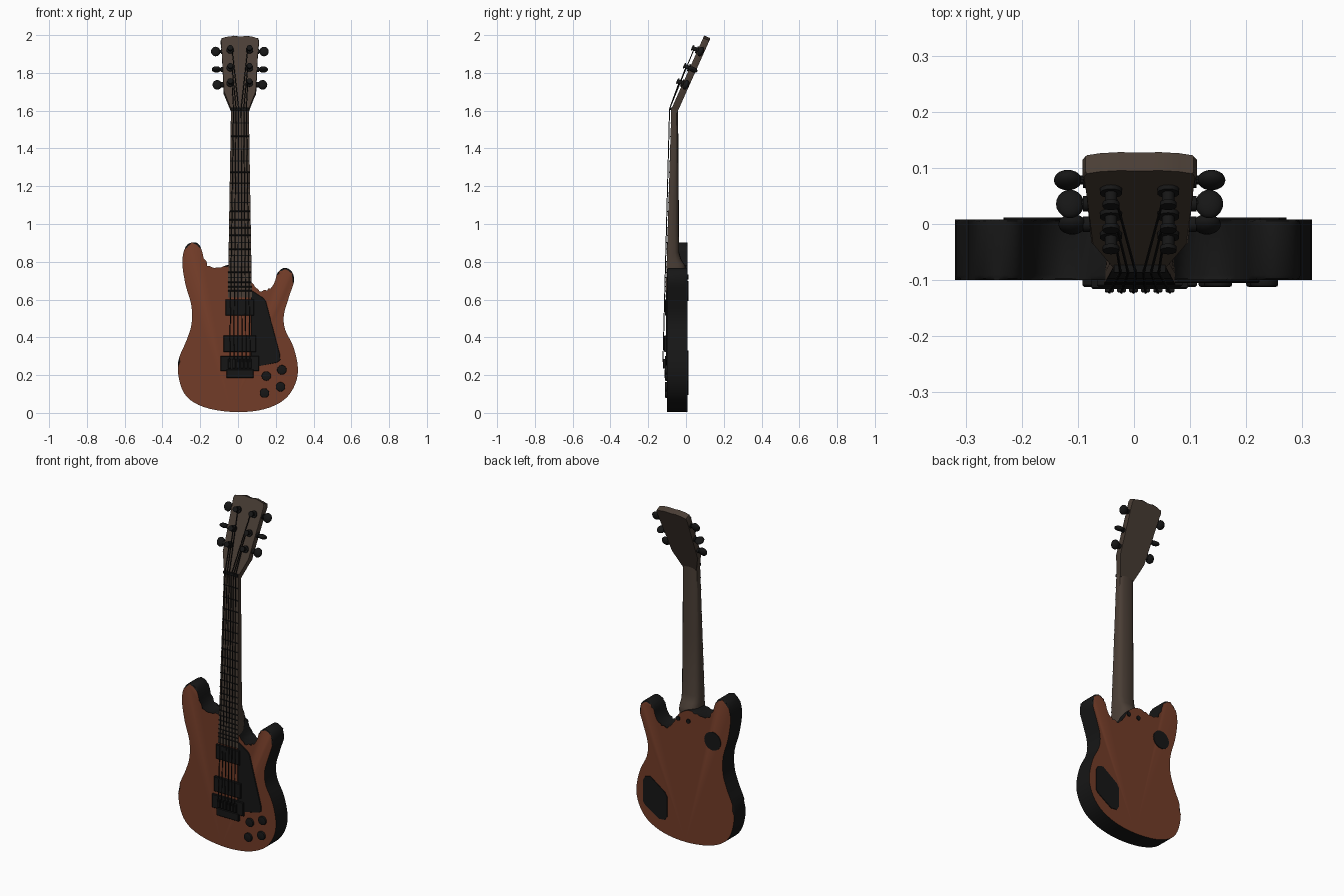
import bpy, bmesh, math
from mathutils import Matrix, Vector

if "Cube" in bpy.data.objects:
    bpy.data.objects.remove(bpy.data.objects["Cube"])

CX = 0.01                      # centre line of the neck


def material(name, rgb):
    m = bpy.data.materials.new(name)
    m.diffuse_color = (*rgb, 1)
    m.use_nodes = True
    m.node_tree.nodes["Principled BSDF"].inputs["Base Color"].default_value = m.diffuse_color
    return m


BROWN = material("red_brown", (0.17, 0.045, 0.021))
WOOD = material("dark_wood", (0.068, 0.048, 0.036))
BLACK = material("black", (0.008, 0.008, 0.008))


def frame(y=0.0, z=0.0, tilt=0.0):
    """Local x = right, local y = up the face, local z = out of the front."""
    s, c = math.sin(tilt), math.cos(tilt)
    return Matrix(((1, 0, 0, CX if tilt else 0), (0, s, -c, y), (0, c, s, z), (0, 0, 0, 1)))


FRONT = frame()
TILT = math.radians(24.1)
HEAD = frame(-0.077, 1.61, TILT)


def finish(bm, name, mats, angle=35):
    bmesh.ops.recalc_face_normals(bm, faces=bm.faces)
    me = bpy.data.meshes.new(name)
    bm.to_mesh(me)
    bm.free()
    for m in mats:
        me.materials.append(m)
    ob = bpy.data.objects.new(name, me)
    bpy.context.collection.objects.link(ob)
    bpy.ops.object.select_all(action='DESELECT')
    ob.select_set(True)
    bpy.context.view_layer.objects.active = ob
    bpy.ops.object.shade_smooth_by_angle(angle=math.radians(angle))
    return ob


def prism(name, pts, d0, d1, mats, mat=FRONT, bevel=0.0, segs=1, rule=None):
    """Extrude a 2D outline from depth d0 to d1 and round its rims."""
    bm = bmesh.new()
    low = [bm.verts.new((x, y, d0)) for x, y in pts]
    top = [bm.verts.new((x, y, d1)) for x, y in pts]
    caps = [bm.faces.new(low[::-1]), bm.faces.new(top)]
    n = len(pts)
    for i in range(n):
        j = (i + 1) % n
        bm.faces.new((low[i], low[j], top[j], top[i]))
    if bevel:
        rims = list({e for f in caps for e in f.edges})
        bmesh.ops.bevel(bm, geom=rims, offset=bevel, segments=segs, profile=0.5,
                        affect='EDGES', clamp_overlap=False)
    bm.transform(mat)
    bm.normal_update()
    if rule:
        for f in bm.faces:
            f.material_index = rule(f)
    return finish(bm, name, mats)


def rect(x0, x1, y0, y1):
    return [(x0, y0), (x1, y0), (x1, y1), (x0, y1)]


def circle(x, y, r, n=20):
    return [(x + r * math.cos(2 * math.pi * i / n), y + r * math.sin(2 * math.pi * i / n))
            for i in range(n)]


def add_rod(bm, p, q, r, n=8):
    p, q = Vector(p), Vector(q)
    rot = (q - p).to_track_quat('Z', 'Y').to_matrix().to_4x4()
    bmesh.ops.create_cone(bm, cap_ends=True, segments=n, radius1=r, radius2=r,
                          depth=(q - p).length, matrix=Matrix.Translation((p + q) / 2) @ rot)


def smooth_loop(pts, steps=4):
    """Closed Catmull-Rom curve through the points."""
    out, n = [], len(pts)
    for i in range(n):
        a, b, c, d = (Vector(pts[(i + k) % n]) for k in (-1, 0, 1, 2))
        for k in range(steps):
            t = k / steps
            v = 0.5 * (2 * b + (c - a) * t + (2 * a - 5 * b + 4 * c - d) * t * t
                       + (3 * b - a - 3 * c + d) * t ** 3)
            out.append((v.x, v.y))
    return out


# Body: brown faces, black edge
outline = [(0, 0.004), (0.14, 0.02), (0.245, 0.07), (0.302, 0.15), (0.317, 0.24), (0.293, 0.35),
           (0.25, 0.44), (0.243, 0.52), (0.272, 0.62), (0.297, 0.70), (0.283, 0.75), (0.246, 0.768),
           (0.21, 0.742), (0.193, 0.69), (0.165, 0.652), (0.125, 0.641), (0.082, 0.662),
           (0.055, 0.73), (0.0, 0.775), (-0.06, 0.782), (-0.125, 0.758), (-0.172, 0.79),
           (-0.189, 0.85), (-0.207, 0.892), (-0.24, 0.903), (-0.277, 0.88), (-0.295, 0.80),
           (-0.278, 0.68), (-0.247, 0.57), (-0.246, 0.47), (-0.272, 0.385), (-0.317, 0.27),
           (-0.305, 0.15), (-0.255, 0.07), (-0.15, 0.022)]
prism("body", smooth_loop(outline), -0.008, 0.1, [BROWN, BLACK], bevel=0.009, segs=2,
      rule=lambda f: 0 if abs(f.normal.y) > 0.99 else 1)


# Neck: lofted D-shaped sections (z, half width, front y, back y)
def neck_front(z):
    return -0.108 + (z - 0.6) * 0.03


def half_width(z):
    return 0.064 - (z - 0.6) * 0.0165


bm = bmesh.new()
rings = []
for z, back in ((0.61, -0.04), (0.76, 0.0), (0.785, -0.006), (0.81, -0.024), (0.85, -0.036),
                (1.2, -0.039), (1.612, -0.042)):
    w, f = half_width(z), neck_front(z)
    side = f + 0.018
    ring = [(-w, f), (w, f)]
    for i in range(9):
        a = math.pi * i / 8
        ring.append((w * math.copysign(abs(math.cos(a)) ** 0.7, math.cos(a)),
                     side + (back - side) * math.sin(a) ** 0.7 if 0 < i < 8 else side))
    rings.append([bm.verts.new((CX + x, y, z)) for x, y in ring])
for a, b in zip(rings, rings[1:]):
    for i in range(len(a)):
        j = (i + 1) % len(a)
        bm.faces.new((a[i], a[j], b[j], b[i]))
bm.faces.new(rings[0])
bm.faces.new(rings[-1])
finish(bm, "neck", [WOOD])

# Headstock
half = [(0.046, -0.01), (0.048, 0.01), (0.086, 0.1), (0.096, 0.34), (0.102, 0.395),
        (0.096, 0.411), (0.07, 0.414), (0.035, 0.425)]
prism("headstock", half + [(0, 0.416)] + [(-x, s) for x, s in half[::-1]],
      -0.036, 0.0, [WOOD], HEAD, bevel=0.003)

# Nut and frets
prism("nut", rect(CX - 0.046, CX + 0.046, 1.603, 1.618), 0.06, 0.086, [BLACK])
bm = bmesh.new()
for k in range(1, 23):
    z = 1.61 - 1.34 * (1 - 2 ** (-k / 12))
    w = half_width(z)
    y = neck_front(z)
    add_rod(bm, (CX - w, y, z), (CX + w, y, z), 0.0035, 6)
finish(bm, "frets", [BLACK])

# Tuners: rows of (position along headstock, button centre, button turned flat)
rows = [(0.147, 0.120, False), (0.236, 0.124, True), (0.34, 0.128, False)]
for r, (s, bx, flat) in enumerate(rows):
    for side, label in ((-1, "left"), (1, "right")):
        bm = bmesh.new()
        px = side * 0.051
        add_rod(bm, (px, s, -0.005), (px, s, 0.008), 0.02, 14)
        add_rod(bm, (px, s, 0), (px, s, 0.034), 0.011, 12)
        add_rod(bm, (px, s, 0.026), (px, s, 0.034), 0.015, 12)
        add_rod(bm, (px, s, -0.018), (side * bx, s, -0.018), 0.008, 10)
        add_rod(bm, (side * 0.085, s, -0.018), (side * 0.101, s, -0.018), 0.014, 12)
        size = (0.025, 0.014, 0.027) if flat else (0.025, 0.027, 0.016)
        bmesh.ops.create_uvsphere(bm, u_segments=16, v_segments=10, radius=1,
                                  matrix=Matrix.Translation((side * bx, s, -0.018))
                                  @ Matrix.Diagonal((*size, 1)))
        bm.transform(HEAD)
        finish(bm, f"tuner_{label}_{r + 1}", [BLACK])

# Strings: bridge to nut to tuner post
bm = bmesh.new()
for i in range(6):
    t = i / 2.5 - 1
    side = -1 if i < 3 else 1
    s = rows[i if i < 3 else 5 - i][0]
    bridge = Vector((CX + 0.054 * t, -0.122, 0.27))
    nut = Vector((CX + 0.034 * t, -0.087, 1.61))
    post = HEAD @ Vector((side * 0.042, s, 0.02))
    for p, q in ((bridge, nut), (nut, post)):
        add_rod(bm, p, q, 0.0026, 6)
finish(bm, "strings", [BLACK])

# Pickguard, pickups and bridge
prism("pickguard", [(0.07, 0.24), (0.125, 0.25), (0.208, 0.267), (0.224, 0.28), (0.222, 0.31),
                    (0.148, 0.59), (0.135, 0.608), (0.078, 0.645), (0.07, 0.64)],
      0.098, 0.105, [BLACK], bevel=0.002)
for name, w, z0, z1, d in (("neck_pickup", 0.076, 0.515, 0.6, 0.112),
                           ("bridge_pickup", 0.086, 0.323, 0.41, 0.116),
                           ("bridge_plate", 0.102, 0.222, 0.302, 0.112),
                           ("tailpiece", 0.072, 0.185, 0.23, 0.115)):
    prism(name, rect(CX - w, CX + w, z0, z1), 0.095, d, [BLACK], bevel=0.003)
for i in range(6):
    x = CX + 0.054 * (i / 2.5 - 1)
    prism(f"saddle_{i + 1}", rect(x - 0.008, x + 0.008, 0.235, 0.285), 0.108, 0.122,
          [BLACK], bevel=0.002)

# Control knobs
for i, (x, z) in enumerate(((0.15, 0.195), (0.232, 0.228), (0.14, 0.105), (0.225, 0.138))):
    prism(f"knob_{i + 1}", circle(x, z, 0.025), 0.095, 0.112, [BLACK], bevel=0.004, segs=2)

# Back plates and neck screws
prism("round_back_plate", circle(-0.18, 0.645, 0.053, 28), -0.012, -0.006, [BLACK])
prism("control_back_plate", [(0.168, 0.096), (0.258, 0.155), (0.27, 0.17), (0.272, 0.295),
                             (0.258, 0.322), (0.225, 0.33), (0.13, 0.262), (0.116, 0.24),
                             (0.116, 0.12), (0.13, 0.1)], -0.012, -0.006, [BLACK])
for i, x in enumerate((-0.022, 0.045)):
    prism(f"neck_screw_{i + 1}", circle(x, 0.72, 0.013, 14), -0.014, -0.006, [BLACK])
